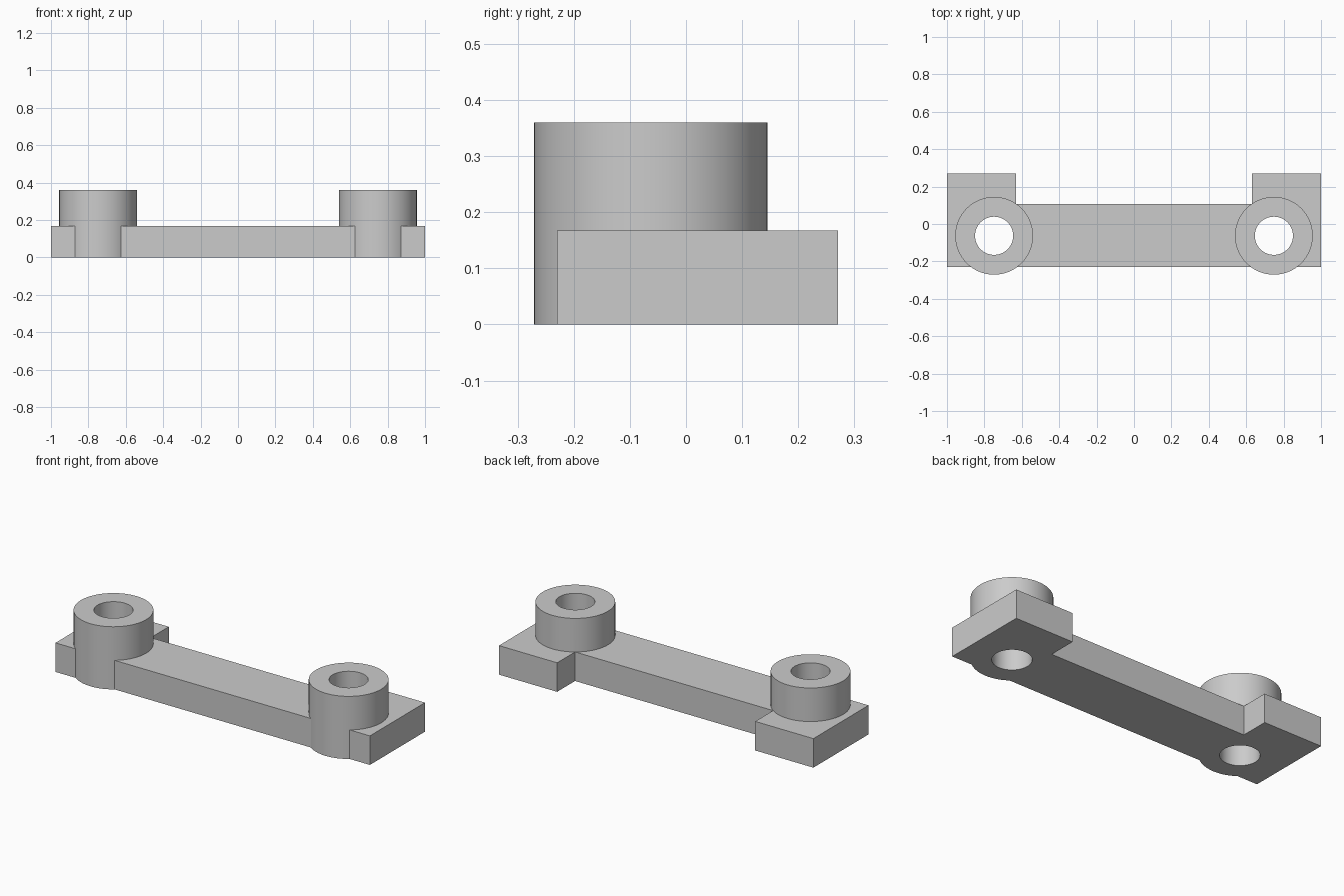
import bpy
import bmesh
import math

if "Cube" in bpy.data.objects:
    bpy.data.objects.remove(bpy.data.objects["Cube"])

BOSS_X, BOSS_Y = 0.748, -0.063
BOSS_R, HOLE_R = 0.208, 0.102
BOSS_H, PLATE_H = 0.36, 0.167
FRONT, BAR_BACK, EAR_BACK, EAR_X = -0.23, 0.108, 0.271, 0.63

grey = bpy.data.materials.new("plain grey")
grey.diffuse_color = (0.6, 0.6, 0.6, 1)
grey.use_nodes = True
grey.node_tree.nodes["Principled BSDF"].inputs["Base Color"].default_value = grey.diffuse_color


def extruded_plate(name, outline, height):
    bm = bmesh.new()
    base = bm.faces.new([bm.verts.new((x, y, 0)) for x, y in outline])
    top = bmesh.ops.extrude_face_region(bm, geom=[base])["geom"]
    verts = [v for v in top if isinstance(v, bmesh.types.BMVert)]
    bmesh.ops.translate(bm, verts=verts, vec=(0, 0, height))
    bmesh.ops.recalc_face_normals(bm, faces=bm.faces)
    mesh = bpy.data.meshes.new(name)
    bm.to_mesh(mesh)
    bm.free()
    obj = bpy.data.objects.new(name, mesh)
    bpy.context.collection.objects.link(obj)
    mesh.materials.append(grey)
    return obj


def cylinder(name, x, radius, z0, z1):
    bpy.ops.mesh.primitive_cylinder_add(
        vertices=64, radius=radius, depth=z1 - z0,
        location=(x, BOSS_Y, (z0 + z1) / 2))
    obj = bpy.context.object
    obj.name = name
    obj.data.materials.append(grey)
    obj.hide_render = True
    return obj


def combine(target, tool, operation):
    mod = target.modifiers.new(operation.lower(), 'BOOLEAN')
    mod.object = tool
    mod.operation = operation
    mod.solver = 'EXACT'
    bpy.context.view_layer.objects.active = target
    bpy.ops.object.modifier_apply(modifier=mod.name)
    bpy.data.objects.remove(tool, do_unlink=True)


# Flat bar with an ear reaching back at each end
right_half = [(1, FRONT), (1, EAR_BACK), (EAR_X, EAR_BACK), (EAR_X, BAR_BACK)]
outline = right_half + [(-x, y) for x, y in reversed(right_half)]
bracket = extruded_plate("bracket", outline, PLATE_H)

# Round bosses, then through holes
for side in (-1, 1):
    combine(bracket, cylinder("boss", side * BOSS_X, BOSS_R, 0, BOSS_H), 'UNION')
for side in (-1, 1):
    combine(bracket, cylinder("hole", side * BOSS_X, HOLE_R, -0.1, BOSS_H + 0.1),
            'DIFFERENCE')

# Smooth round walls, sharp edges elsewhere
bpy.ops.object.select_all(action='DESELECT')
bracket.select_set(True)
bpy.context.view_layer.objects.active = bracket
bpy.ops.object.shade_smooth_by_angle(angle=math.radians(30))
